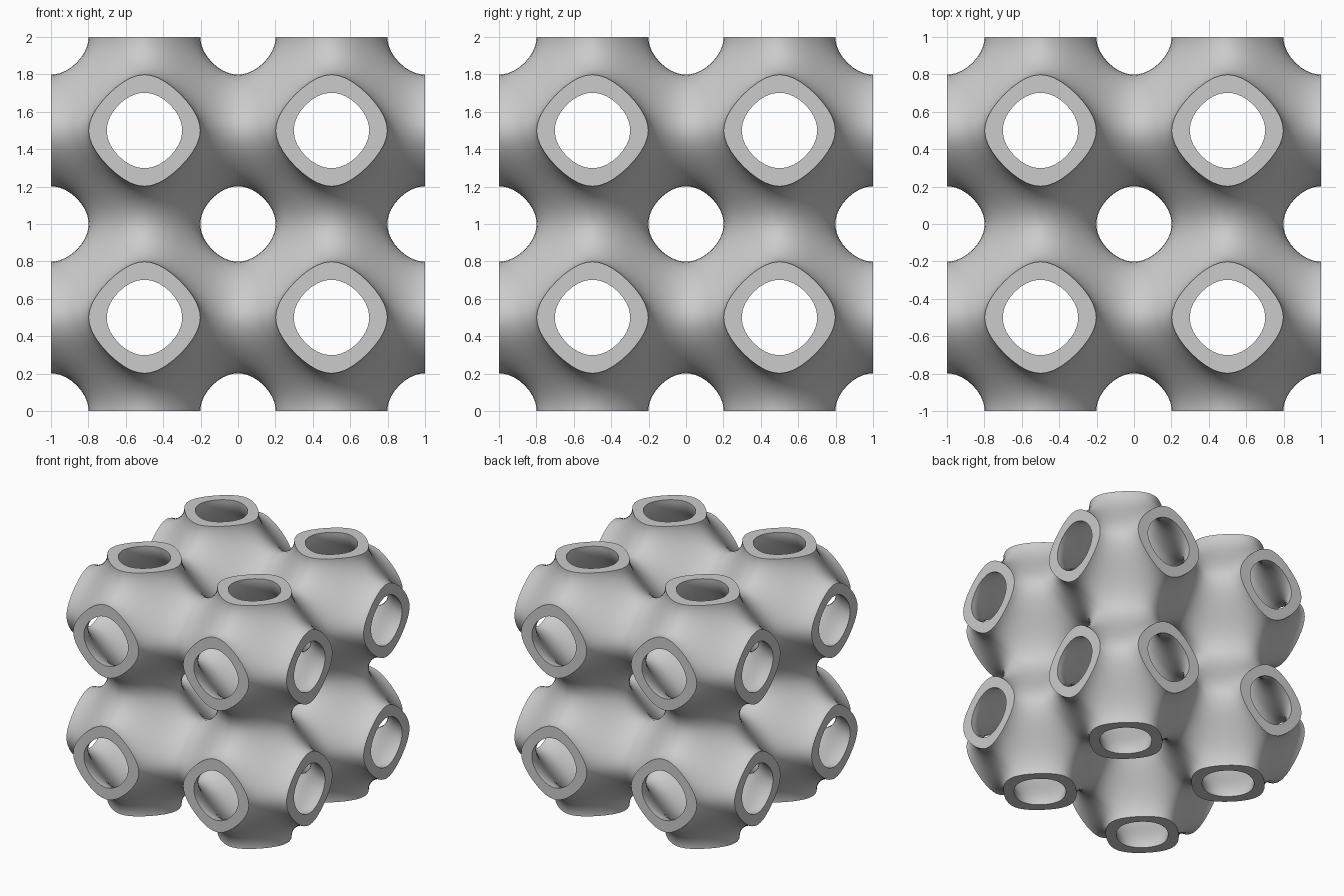
import bpy, bmesh, math
from itertools import product
from mathutils import Vector

cube = bpy.data.objects.get("Cube")
if cube:
    bpy.data.objects.remove(cube, do_unlink=True)

STEPS = 10      # grid steps across each third of a patch
WALL = 0.3      # level of the inner and outer skins either side of the middle surface
TURN = 2 * math.pi


def settle(point, level):
    """Move a point along the gradient onto cos x + cos y + cos z = level."""
    p = Vector(point)
    for _ in range(15):
        slope = Vector([math.sin(TURN * v) for v in p])
        error = sum(math.cos(TURN * v) for v in p) - level
        p += slope * (error / (TURN * slope.length_squared))
    return p


# One eighth of a cell: a hexagon spanning the small cube, made of three rhombic grids
corners = [Vector(c) for c in ((0, .5, .25), (0, .25, .5), (.25, 0, .5),
                               (.5, 0, .25), (.5, .25, 0), (.25, .5, 0))]
middle = Vector((.25, .25, .25))
flat, quads = [], []
for k in (0, 2, 4):
    along, across = corners[k] - middle, corners[(k + 2) % 6] - middle
    base, row = len(flat), STEPS + 1
    for i, j in product(range(row), repeat=2):
        flat.append(middle + along * (i / STEPS) + across * (j / STEPS))
    for i, j in product(range(STEPS), repeat=2):
        a = base + i * row + j
        quads.append((a, a + row, a + row + 1, a + 1))
inner = [settle(p, WALL) for p in flat]
outer = [settle(p, -WALL) for p in flat]

# Reflect the patch into all eight cells, with flat rims where a neck is cut open
bm = bmesh.new()
for cell in product((-.5, .5), repeat=3):
    for sign in product((-1, 1), repeat=3):
        def place(points):
            return [bm.verts.new([c + s * v for c, s, v in zip(cell, sign, p)])
                    for p in points]
        skin_in, skin_out = place(inner), place(outer)
        open_axes = [n for n in range(3) if cell[n] * sign[n] > 0]
        for q in quads:
            bm.faces.new([skin_in[n] for n in q])
            bm.faces.new([skin_out[n] for n in q])
            for a, b in zip(q, q[1:] + q[:1]):
                if any(min(flat[a][n], flat[b][n]) > .4999 for n in open_axes):
                    bm.faces.new((skin_in[a], skin_in[b], skin_out[b], skin_out[a]))
bmesh.ops.remove_doubles(bm, verts=bm.verts[:], dist=0.0005)
bmesh.ops.recalc_face_normals(bm, faces=bm.faces[:])
bmesh.ops.translate(bm, verts=bm.verts[:], vec=(0, 0, 1))

mesh = bpy.data.meshes.new("lattice_block")
bm.to_mesh(mesh)
bm.free()
lattice = bpy.data.objects.new("lattice_block", mesh)
bpy.context.collection.objects.link(lattice)

# Plain grey throughout
grey = bpy.data.materials.new("light_grey")
grey.use_nodes = True
grey.diffuse_color = (.6, .6, .6, 1)
grey.node_tree.nodes["Principled BSDF"].inputs["Base Color"].default_value = (.6, .6, .6, 1)
mesh.materials.append(grey)

# Smooth skins, crisp rims
bpy.ops.object.select_all(action='DESELECT')
lattice.select_set(True)
bpy.context.view_layer.objects.active = lattice
bpy.ops.object.shade_smooth_by_angle(angle=math.radians(40))
